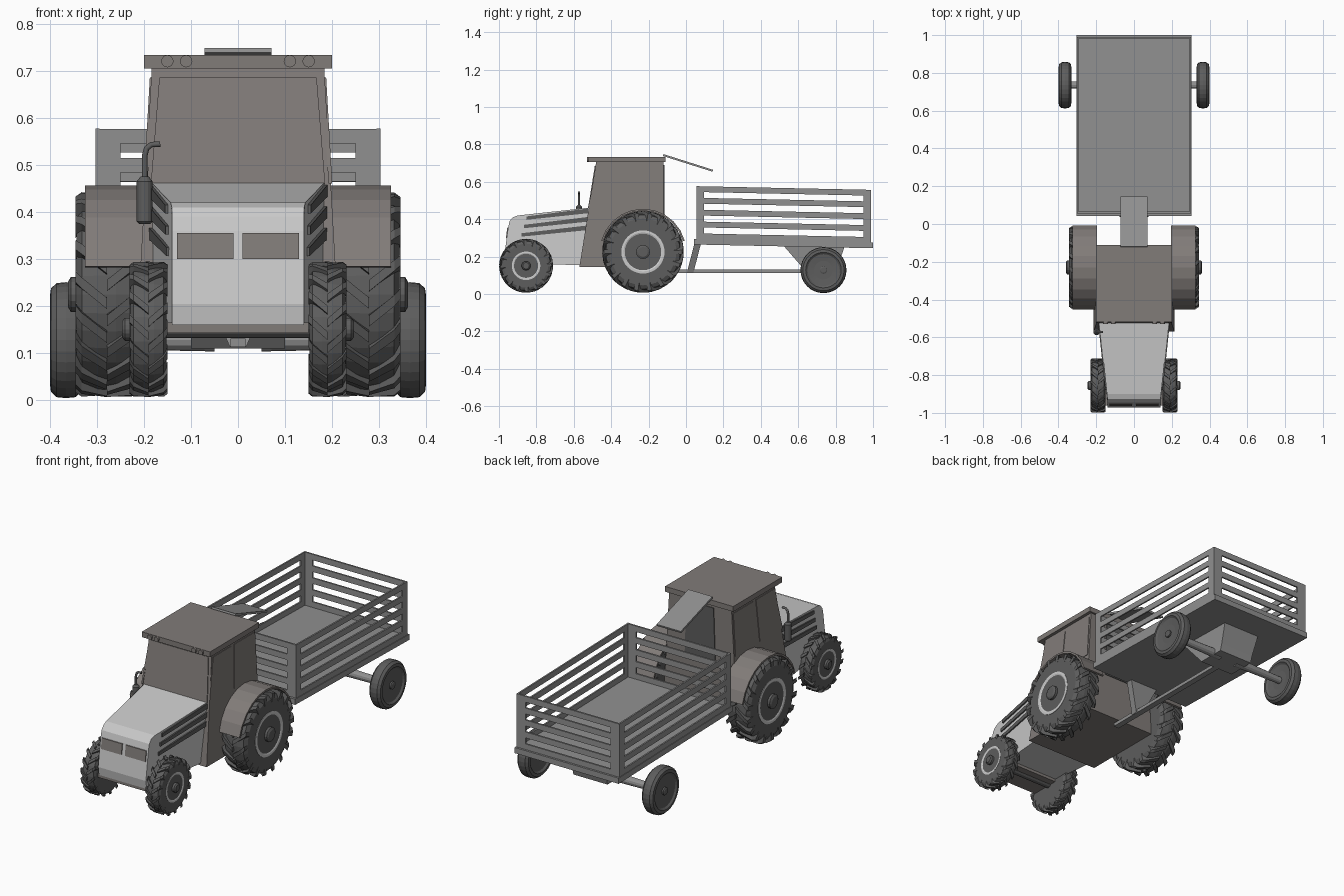
import bpy, bmesh, math
from math import sin, cos, pi

if "Cube" in bpy.data.objects:
    bpy.data.objects.remove(bpy.data.objects["Cube"])


def mat(name, c):
    m = bpy.data.materials.new(name)
    m.diffuse_color = (*c, 1)
    m.use_nodes = True
    m.node_tree.nodes["Principled BSDF"].inputs["Base Color"].default_value = m.diffuse_color
    return m


LIGHT = mat("light_paint", (0.55, 0.55, 0.55))
BROWN = mat("cab_paint", (0.22, 0.20, 0.19))
GREY = mat("trailer_grey", (0.28, 0.28, 0.28))
DARK = mat("rubber", (0.11, 0.11, 0.11))


def make(name, verts, faces, m):
    me = bpy.data.meshes.new(name)
    me.from_pydata(verts, [], faces)
    bm = bmesh.new()
    bm.from_mesh(me)
    bmesh.ops.recalc_face_normals(bm, faces=bm.faces)
    bm.to_mesh(me)
    bm.free()
    me.materials.append(m)
    ob = bpy.data.objects.new(name, me)
    bpy.context.collection.objects.link(ob)
    return ob


def loft_data(rings, closed=False):
    n, k = len(rings[0]), len(rings)
    v = [p for r in rings for p in r]
    f = [(i * n + j, i * n + (j + 1) % n, (i + 1) % k * n + (j + 1) % n, (i + 1) % k * n + j)
         for i in range(k if closed else k - 1) for j in range(n)]
    if not closed:
        f += [tuple(range(n)), tuple(range((k - 1) * n, k * n))]
    return v, f


def loft(name, rings, m, closed=False):
    return make(name, *loft_data(rings, closed), m)


def box(name, x0, x1, y0, y1, z0, z1, m):
    return loft(name, [[(x0, y0, z), (x1, y0, z), (x1, y1, z), (x0, y1, z)] for z in (z0, z1)], m)


def slab(name, pts, xa, xb, m):
    """Side (y, z) outline spanned between two x functions."""
    return loft(name, [[(f(y, z), y, z) for y, z in pts] for f in (xa, xb)], m)


def lathe(name, prof, c, m, axis="x", seg=32):
    """Profile of (distance along axis, radius) turned about the axis."""
    def put(a, u, w):
        d = {"x": (a, u, w), "y": (u, a, w), "z": (u, w, a)}[axis]
        return tuple(c[i] + d[i] for i in range(3))
    return loft(name, [[put(a, r * cos(2 * pi * j / seg), r * sin(2 * pi * j / seg))
                        for j in range(seg)] for a, r in prof], m)


def lug_wheel(tag, s, x0, x1, y, R, n):
    """Tractor wheel: tyre, chevron lugs, rim and hub."""
    xm, hw, z = s * (x0 + x1) / 2, (x1 - x0) / 2, R + 0.007
    q, b = R * 0.53, R * 0.94
    half = [(-1, q), (-1, b * 0.87), (-0.82, b * 0.97), (-0.3, b)]
    prof = half + [(-t, r) for t, r in reversed(half)]
    lathe(tag + "_tyre", [(t * hw * 0.96, r) for t, r in prof], (xm, y, z), DARK)
    V, F = [], []
    for k in (-1, 1):
        for i in range(n):
            a0 = 2 * pi * (i + (0.25 if k > 0 else -0.25)) / n
            rings = []
            for t, top, bot, da in ((0.0, R, b - .01, 0), (0.8, R * .995, b * .93, .2), (1.0, R * .955, b * .8, .27)):
                a, d = a0 + da, 0.055 * 18 / n
                rings.append([(xm + k * t * hw, y - r * cos(e), z + r * sin(e))
                              for e, r in ((a - d, bot), (a - d, top), (a + d, top), (a + d, bot))])
            v, f = loft_data(rings)
            F += [tuple(j + len(V) for j in g) for g in f]
            V += v
    make(tag + "_lugs", V, F, DARK)
    lathe(tag + "_rim", [(s * hw * 0.5, q), (s * hw * 0.99, q), (s * hw * 1.0, q * 0.9), (s * hw * 0.93, q * 0.8)],
          (xm, y, z), LIGHT)
    lathe(tag + "_hub", [(s * hw * 0.8, R * .17), (s * (hw + .01), R * .17), (s * (hw + .016), R * .12)],
          (xm, y, z), DARK, seg=16)


# Hood, tapering toward the nose
hw = lambda y, z=0: 0.14 + max(0, y + 0.93) * 0.105
hood = [(-0.965, 0.16), (-0.972, 0.205), (-0.95, 0.36), (-0.943, 0.39), (-0.927, 0.41), (-0.9, 0.42),
        (-0.49, 0.465), (-0.49, 0.155)]
slab("hood", hood, lambda y, z: -hw(y), lambda y, z: hw(y), LIGHT)
box("front_bumper", -0.15, 0.15, -0.96, -0.80, 0.143, 0.165, BROWN)
lathe("front_axle", [(-0.17, 0.02), (0.17, 0.02)], (0, -0.855, 0.152), DARK, seg=12)

# Cab with leaning windscreen
cw = lambda y, z: 0.215 - (z - 0.145) * 0.057
cf = lambda z: -0.57 + (z - 0.145) * 0.16
cab = [(cf(.145), .145), (cf(.71), .71), (-0.12, .71), (-0.12, .145)]
slab("cab", cab, lambda y, z: -cw(y, z), cw, BROWN)
loft("windscreen", [[(x, cf(z) + d, z) for x, z in ((-.185, .46), (.185, .46), (.167, .685), (-.167, .685))]
                    for d in (-0.004, 0.01)], BROWN)
loft("rear_window_frame", [[(x, y, z) for x, z in ((-.09, .38), (.09, .38), (.08, .69), (-.08, .69))]
                           for y in (-0.13, -0.116)], DARK)
box("roof", -0.2, 0.2, -0.52, -0.11, 0.705, 0.733, BROWN)
loft("open_rear_window", [[(x, -.12, .748), (x, .145, .664), (x, .142, .654), (x, -.123, .738)]
                          for x in (-.071, .071)], GREY)
for x in (-0.15, -0.11, 0.11, 0.15):
    lathe("roof_lamp", [(-0.01, 0.013), (0.02, 0.013)], (x, -0.52, 0.72), BROWN, "y", 16)

for s in (-1, 1):
    # Headlight panels
    lo, hi = sorted((s * 0.01, s * 0.13))
    loft("headlight", [[(x, -0.958 + (z - .3) * .14 + d, z) for x, z in ((lo, .3), (hi, .3), (hi, .355), (lo, .355))]
                       for d in (-.005, .01)], BROWN)
    # Hood side louvres
    for dz in (0, 0.045, 0.09):
        y0 = -0.88 + dz * 0.3
        slab("hood_louvre", [(y0, .307 + dz), (y0, .325 + dz), (-.525, .367 + dz), (-.525, .342 + dz)],
             lambda y, z: s * (hw(y) - .005), lambda y, z: s * (hw(y) + .007), DARK)
    # Side windows
    for pts in ([(-.525, .46), (-.475, .685), (-.32, .685), (-.335, .46)],
                [(-.315, .46), (-.295, .685), (-.13, .685), (-.13, .46)]):
        slab("side_window", pts, lambda y, z: s * (cw(y, z) - .005), lambda y, z: s * (cw(y, z) + .003), BROWN)
    # Rear fenders
    rings = []
    for i in range(11):
        a = math.radians(15 + 15 * i)
        rings.append([(s * x, -0.23 + r * cos(a), .225 + r * sin(a))
                      for x, r in ((.195, .221), (.325, .221), (.325, .231), (.195, .231))])
    loft("rear_fender", rings, BROWN)
    # Tractor wheels
    lug_wheel("rear_wheel", s, 0.212, 0.345, -0.23, 0.218, 18)
    lug_wheel("front_wheel", s, 0.15, 0.23, -0.855, 0.144, 16)
    # Trailer wheels
    c = (s * 0.365, 0.735, 0.128)
    lathe("trailer_tyre", [(s * a, r) for a, r in (
        (-.02, .05), (-.025, .085), (-.033, .095), (-.032, .11), (-.02, .121), (0, .123), (.02, .121),
        (.032, .11), (.034, .095), (.026, .085), (.022, .05))], c, DARK)
    lathe("trailer_hub", [(s * .01, .02), (s * .03, .02), (s * .033, .014)], c, DARK, seg=16)
    lathe("trailer_axle", [(s * .05, .024), (s * .35, .018)], (0, 0.735, 0.128), GREY, seg=12)

# Exhaust: silencer and bent pipe
lathe("exhaust_silencer", [(.375, .012), (.38, .017), (.465, .017), (.475, .009)], (-.198, -.572, 0), DARK, "z", 16)
cu = bpy.data.curves.new("exhaust_pipe", "CURVE")
cu.dimensions = "3D"
cu.bevel_depth, cu.bevel_resolution, cu.use_fill_caps = 0.006, 2, True
sp = cu.splines.new("POLY")
path = [(-.198, .46), (-.198, .52), (-.194, .535), (-.184, .543), (-.165, .544)]
sp.points.add(len(path) - 1)
for p, (x, z) in zip(sp.points, path):
    p.co = (x, -.572, z, 1)
cu.materials.append(DARK)
bpy.context.collection.objects.link(bpy.data.objects.new("exhaust_pipe", cu))

# Trailer bed and slatted sides, sloping slightly to the rear
bed = [box("trailer_floor", -.305, .305, .043, 1, .265, .295, GREY)]
walls = [("side", s) for s in (-1, 1)] + [("gate", .06), ("gate", .985)]
for kind, p in walls:
    parts = [(0, 1, z, z + .031) for z in (.2935, .357, .4205, .484, .546)]
    w = 0.045 if kind == "side" else 0.085
    parts += [(0, w, .29, .577), (1 - w, 1, .29, .577)]
    for u0, u1, z0, z1 in parts:
        if kind == "side":
            x0, x1 = sorted((p * .294, p * .302))
            dims = (x0, x1, .055 + .935 * u0, .055 + .935 * u1)
        else:
            dims = (-.3 + .6 * u0, -.3 + .6 * u1, p - .004, p + .005)
        bed.append(box("trailer_%s_slat" % kind, *dims, z0, z1, GREY))
for ob in bed:
    for v in ob.data.vertices:
        v.co.z -= 0.021 * (v.co.y - 0.04)

# Trailer underframe: axle block, front strut, drawbar
loft("axle_block", [[(-w, y0, z), (w, y0, z), (w, y1, z), (-w, y1, z)]
                    for w, y0, y1, z in ((.1, .65, .8, .11), (.1, .62, .81, .145), (.11, .52, .85, .26))], GREY)
loft("front_strut", [[(-w, y, z), (w, y, z), (w, y + .035, z), (-w, y + .035, z)]
                     for w, y, z in ((.018, .005, .115), (.085, .045, .27))], GREY)
box("drawbar", -.016, .016, -.14, .68, .113, .131, GREY)
